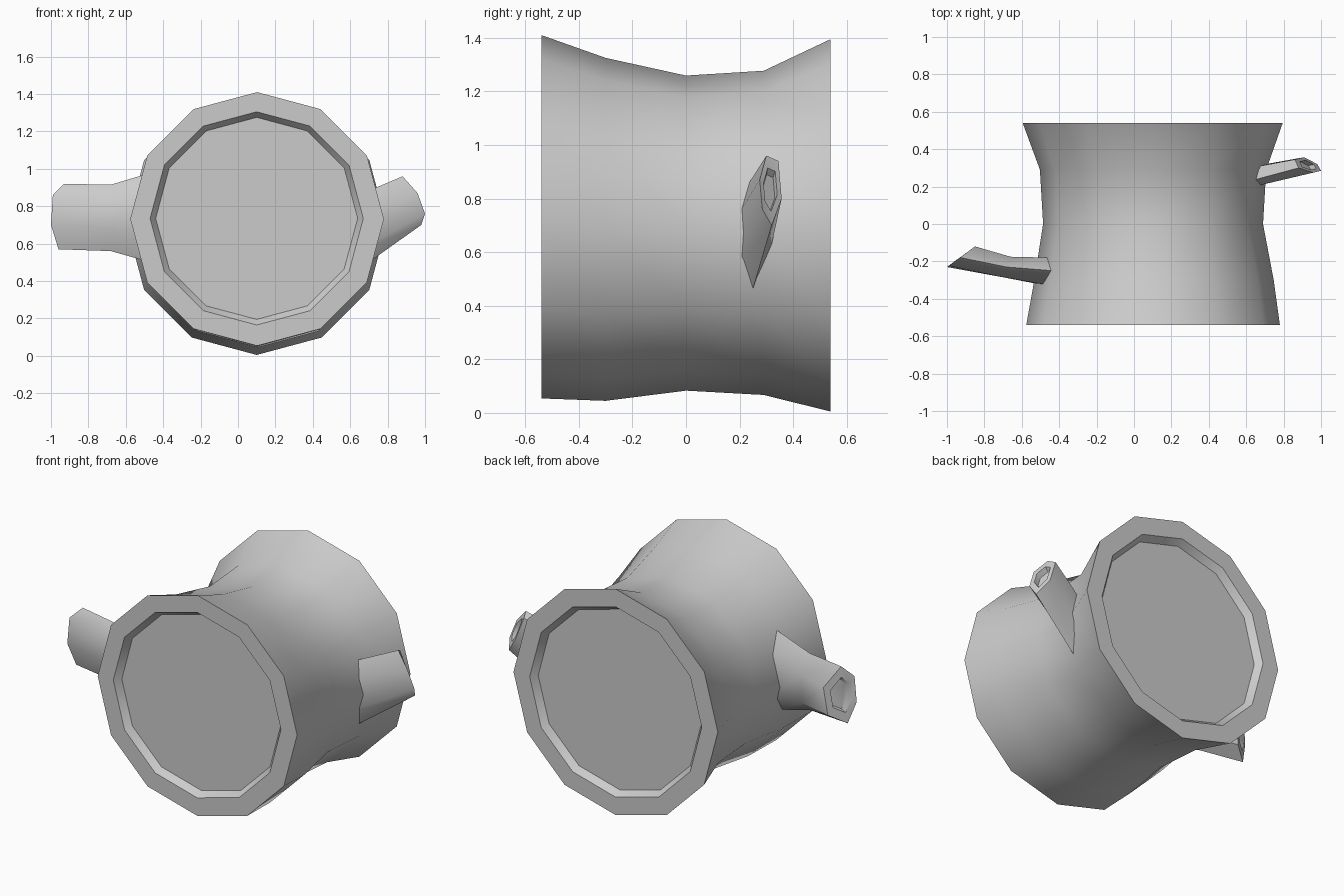
import bpy, bmesh, math
from mathutils import Vector

if "Cube" in bpy.data.objects:
    bpy.data.objects.remove(bpy.data.objects["Cube"])


def loft(name, rings, angle=40):
    """Skin a list of equal-length rings and cap both ends."""
    bm = bmesh.new()
    loops = [[bm.verts.new(p) for p in ring] for ring in rings]
    n = len(loops[0])
    for a, b in zip(loops, loops[1:]):
        for i in range(n):
            j = (i + 1) % n
            bm.faces.new((a[i], a[j], b[j], b[i]))
    bm.faces.new(loops[0])
    bm.faces.new(loops[-1])
    bmesh.ops.recalc_face_normals(bm, faces=bm.faces)
    mesh = bpy.data.meshes.new(name)
    bm.to_mesh(mesh)
    bm.free()
    ob = bpy.data.objects.new(name, mesh)
    bpy.context.collection.objects.link(ob)
    bpy.ops.object.select_all(action='DESELECT')
    ob.select_set(True)
    bpy.context.view_layer.objects.active = ob
    bpy.ops.object.shade_smooth_by_angle(angle=math.radians(angle))
    return ob


def circle(y, cx, cz, r, n=12):
    return [Vector((cx + r * math.sin(i * math.tau / n), y,
                    cz + r * math.cos(i * math.tau / n))) for i in range(n)]


def branch(name, rings, depth=0.03):
    """Loft from base to tip, then sink a small hollow into the cut tip."""
    rings = [[Vector(p) for p in ring] for ring in rings]
    tip = rings[-1]
    centre = sum(tip, Vector()) / len(tip)
    inward = (sum(rings[-2], Vector()) / len(tip) - centre).normalized() * depth
    rim = [centre + (p - centre) * 0.62 for p in tip]
    floor = [centre + (p - centre) * 0.54 + inward for p in tip]
    return loft(name, rings + [rim, floor])


# Log trunk: flared sections along y, with a recessed cut face at each end
loft("log_trunk", [circle(*s) for s in (
    (-0.50, 0.10, 0.735, 0.54),
    (-0.54, 0.10, 0.735, 0.57),
    (-0.54, 0.102, 0.732, 0.678),
    (-0.30, 0.107, 0.685, 0.64),
    (0.00, 0.102, 0.671, 0.588),
    (0.29, 0.102, 0.672, 0.605),
    (0.54, 0.10, 0.70, 0.695),
    (0.54, 0.10, 0.70, 0.585),
    (0.50, 0.10, 0.70, 0.555))])

# Left branch stub, cut at a slant facing back-left
branch("left_branch", [
    [(-.43, -.25, .99), (-.44, -.33, .88), (-.44, -.335, .65),
     (-.43, -.26, .49), (-.44, -.18, .60), (-.44, -.18, .87)],
    [(-.68, -.23, .915), (-.70, -.285, .84), (-.70, -.285, .68),
     (-.68, -.24, .56), (-.66, -.18, .62), (-.66, -.175, .80)],
    [(-.93, -.179, .92), (-.99, -.223, .86), (-1.0, -.23, .70),
     (-.96, -.20, .57), (-.87, -.135, .62), (-.85, -.12, .79)]])

# Right branch stub, rising slightly, cut at a slant facing back-right
branch("right_branch", [
    [(.62, .23, .85), (.62, .195, .74), (.62, .195, .55),
     (.60, .24, .43), (.62, .305, .56), (.62, .30, .78)],
    [(.88, .30, .96), (.96, .275, .87), (1.0, .285, .76),
     (.98, .32, .70), (.91, .357, .80), (.86, .345, .94)]])
